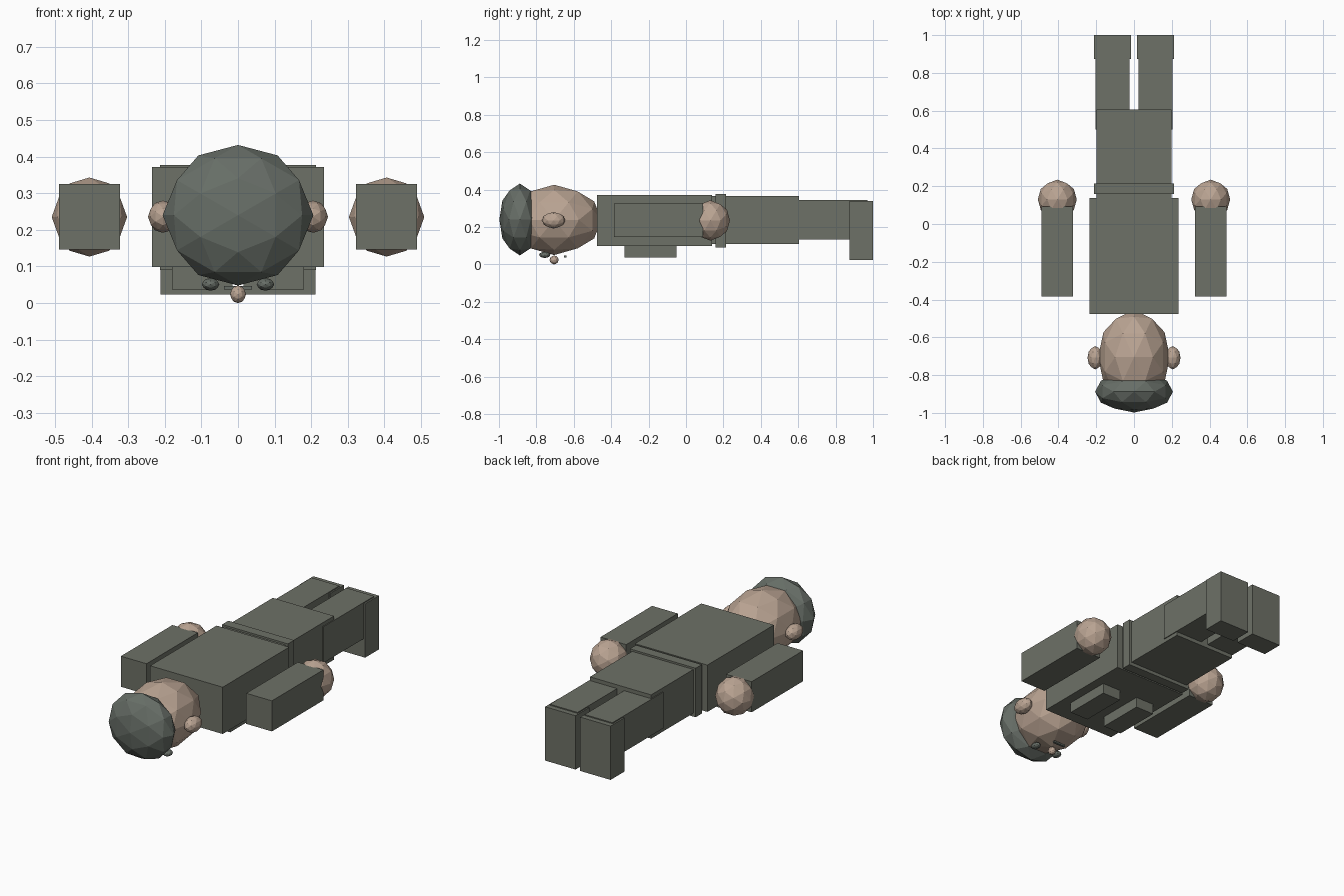
import bpy
import bmesh
import math
from mathutils import Matrix, Vector

if "Cube" in bpy.data.objects:
    bpy.data.objects.remove(bpy.data.objects["Cube"], do_unlink=True)


def material(name, rgb):
    mat = bpy.data.materials.new(name)
    mat.use_nodes = True
    colour = (*rgb, 1)
    mat.diffuse_color = colour
    mat.node_tree.nodes["Principled BSDF"].inputs["Base Color"].default_value = colour
    return mat


CLOTH = material("grey green cloth", (0.155, 0.165, 0.135))
CAP = material("dark green grey", (0.135, 0.155, 0.135))
SKIN = material("skin", (0.49, 0.37, 0.29))

# Turns the sphere so that an edge midpoint lies on each axis
TILT = Matrix.Rotation(-math.atan((math.sqrt(5) - 1) / 2), 4, "Y")


def finish(name, bm, mat):
    mesh = bpy.data.meshes.new(name)
    bm.to_mesh(mesh)
    bm.free()
    mesh.materials.append(mat)
    obj = bpy.data.objects.new(name, mesh)
    bpy.context.collection.objects.link(obj)
    return obj


def box(name, mat, low, high):
    low, high = Vector(low), Vector(high)
    bm = bmesh.new()
    place = Matrix.Translation((low + high) / 2) @ Matrix.Diagonal((*(high - low), 1))
    bmesh.ops.create_cube(bm, size=1, matrix=place)
    return finish(name, bm, mat)


def ball(name, mat, centre, radii):
    bm = bmesh.new()
    place = Matrix.Translation(centre) @ Matrix.Diagonal((*radii, 1)) @ TILT
    bmesh.ops.create_icosphere(bm, subdivisions=2, radius=1, matrix=place)
    return finish(name, bm, mat)


def pair(maker, name, mat, a, b):
    """Make the left part, then its mirrored right part."""
    maker("left_" + name, mat, a, b)
    if maker is box:
        maker("right_" + name, mat, (-b[0], *a[1:]), (-a[0], *b[1:]))
    else:
        maker("right_" + name, mat, (-a[0], *a[1:]), b)


# Body
box("torso", CLOTH, (-0.235, -0.477, 0.098), (0.235, 0.138, 0.372))
box("belt", CLOTH, (-0.213, 0.158, 0.09), (0.213, 0.215, 0.377))
box("hips", CLOTH, (-0.198, 0.13, 0.11), (0.198, 0.605, 0.366))
pair(box, "pocket", CLOTH, (0.06, -0.33, 0.037), (0.18, -0.05, 0.11))

# Limbs
pair(box, "leg", CLOTH, (0.023, 0.5, 0.132), (0.203, 0.97, 0.344))
pair(box, "boot", CLOTH, (0.015, 0.873, 0.023), (0.212, 1.0, 0.338))
pair(box, "arm", CLOTH, (0.323, -0.385, 0.146), (0.489, 0.092, 0.325))
pair(ball, "hand", SKIN, (0.406, 0.13, 0.235), (0.103, 0.105, 0.108))

# Head and cap
ball("head", SKIN, (0, -0.705, 0.238), (0.19, 0.252, 0.188))
ball("cap", CAP, (0, -0.888, 0.24), (0.206, 0.11, 0.192))
pair(ball, "ear", SKIN, (0.205, -0.708, 0.236), (0.041, 0.062, 0.044))

# Face
ball("nose", SKIN, (0, -0.705, 0.024), (0.022, 0.024, 0.024))
pair(ball, "eye", CAP, (0.075, -0.755, 0.051), (0.024, 0.03, 0.017))
box("mouth", CAP, (-0.038, -0.652, 0.037), (0.038, -0.638, 0.047))
